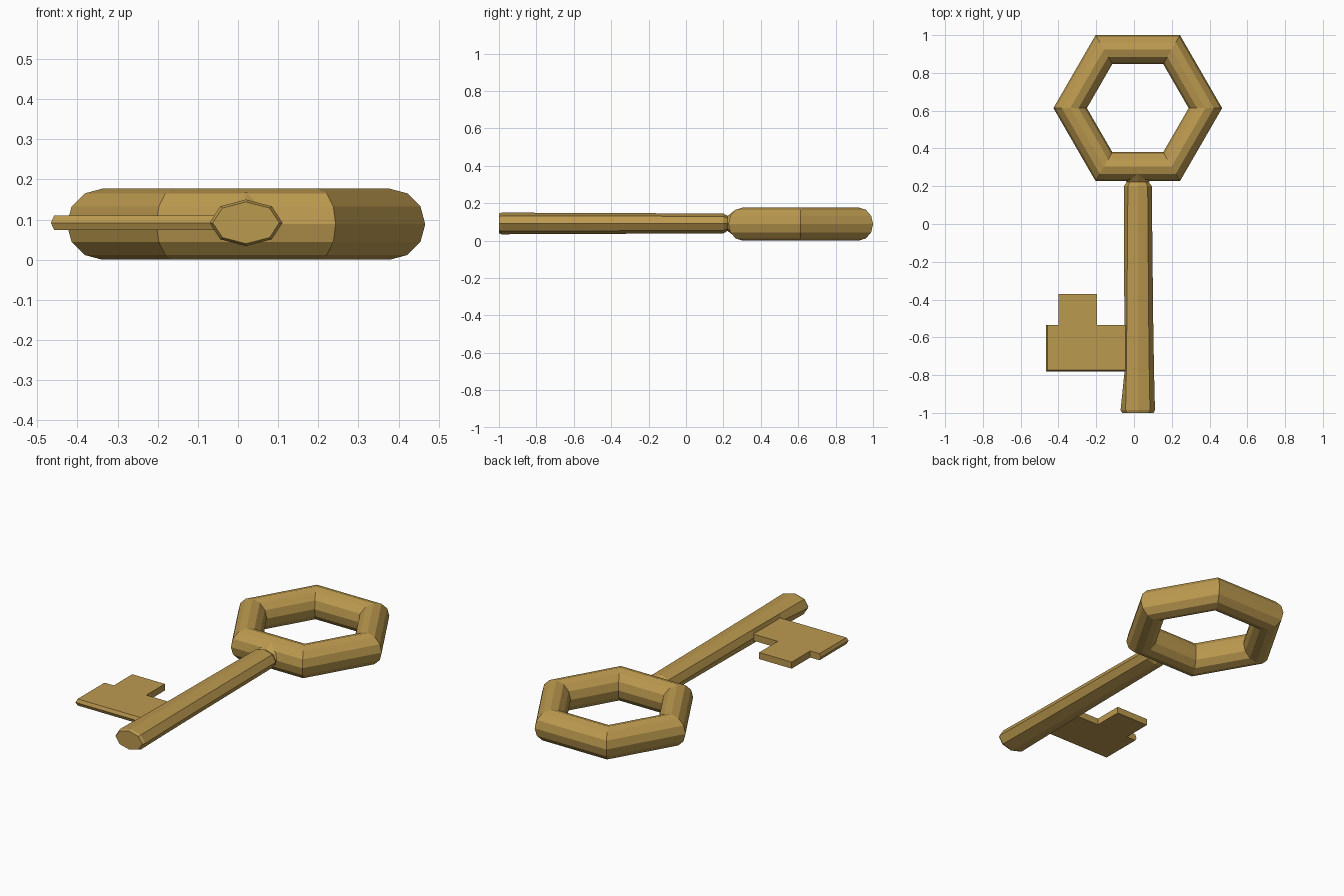
import bpy, bmesh, math

if "Cube" in bpy.data.objects:
    bpy.data.objects.remove(bpy.data.objects["Cube"])

gold = bpy.data.materials.new("antique_gold")
gold.diffuse_color = (0.50, 0.32, 0.078, 1)
gold.use_nodes = True
gold.node_tree.nodes["Principled BSDF"].inputs["Base Color"].default_value = gold.diffuse_color
CX, CZ = 0.02, 0.092   # shaft axis


def make_object(name, bm):
    bmesh.ops.recalc_face_normals(bm, faces=bm.faces)
    mesh = bpy.data.meshes.new(name)
    bm.to_mesh(mesh)
    bm.free()
    obj = bpy.data.objects.new(name, mesh)
    bpy.context.collection.objects.link(obj)
    mesh.materials.append(gold)
    return obj


def bridge(bm, loops):
    """Join equal vertex loops with quads and cap both ends."""
    n = len(loops[0])
    for a, b in zip(loops, loops[1:]):
        for i in range(n):
            j = (i + 1) % n
            bm.faces.new((a[i], a[j], b[j], b[i]))
    bm.faces.new(loops[0])
    bm.faces.new(loops[-1])


# Hexagonal bow (handle ring)
bpy.ops.mesh.primitive_torus_add(major_segments=6, minor_segments=12,
                                 major_radius=0.358, minor_radius=0.0885,
                                 location=(CX, 0.6135, 0.0885))
bow = bpy.context.object
bow.name = "bow_ring"
bow.data.materials.append(gold)

# Octagonal shaft: y, half width, half height, inward shift of the bit-side edge
stations = [(-1.0, 0.083, 0.052, 0), (-0.985, 0.091, 0.058, 0),
            (-0.78, 0.086, 0.057, 0.016), (-0.535, 0.082, 0.056, 0.011),
            (0.20, 0.074, 0.053, 0), (0.223, 0.058, 0.040, 0),
            (0.268, 0.100, 0.076, 0)]
bm = bmesh.new()
loops = []
for y, rx, rz, shift in stations:
    loop = []
    for k in range(8):
        a = k * math.pi / 4
        x = CX + rx * math.cos(a) + (shift if k == 4 else 0)
        loop.append(bm.verts.new((x, y, CZ + rz * math.sin(a))))
    loops.append(loop)
bridge(bm, loops)
make_object("shaft", bm)

# Flat bit with a ridged edge at mid thickness
bm = bmesh.new()
loops = []
for dz, e in ((-0.0185, 0), (0, 0.008), (0.0185, 0)):
    outline = [(0.0, -0.774 - e), (-0.458 - e, -0.774 - e),
               (-0.458 - e, -0.535), (0.0, -0.535)]
    loops.append([bm.verts.new((x, y, CZ + dz)) for x, y in outline])
bridge(bm, loops)
make_object("bit", bm)

# Tooth rising from the bit
bm = bmesh.new()
loops = []
for dz in (-0.0185, 0.0185):
    outline = [(-0.40, -0.535), (-0.197, -0.535), (-0.197, -0.37), (-0.40, -0.37)]
    loops.append([bm.verts.new((x, y, CZ + dz)) for x, y in outline])
bridge(bm, loops)
make_object("bit_tooth", bm)
